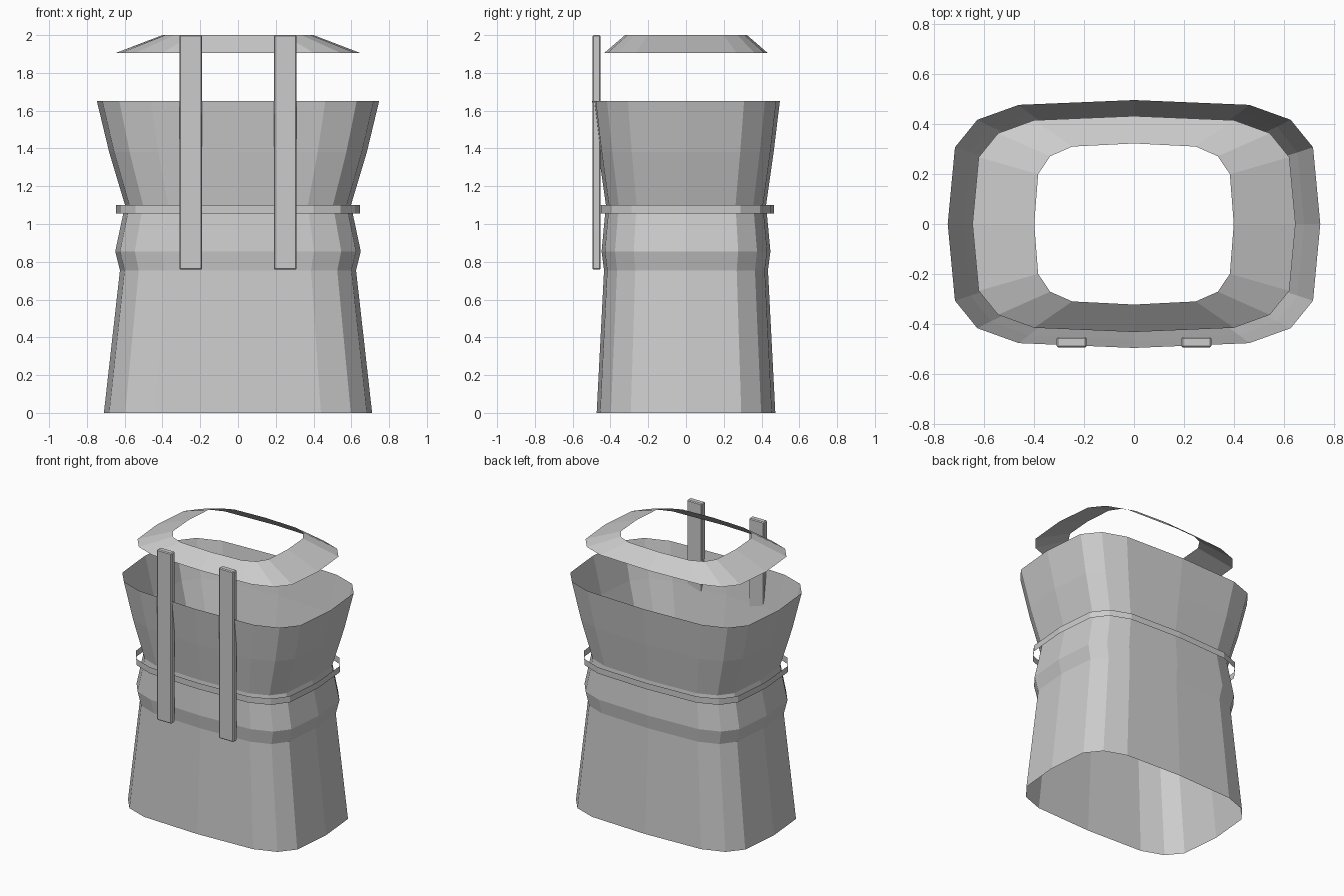
import bpy, bmesh
from math import cos, sin, tau, copysign

if "Cube" in bpy.data.objects:
    bpy.data.objects.remove(bpy.data.objects["Cube"])

SIDES = 16


def soft_power(v):
    return copysign(abs(v) ** 0.5, v) if abs(v) > 1e-6 else 0.0


def shell(name, profile):
    """Open rounded-rectangle shell lofted through (z, half width, half depth)."""
    bm = bmesh.new()
    rings = []
    for z, rx, ry in profile:
        rings.append([bm.verts.new((rx * soft_power(cos(tau * i / SIDES)),
                                    ry * soft_power(sin(tau * i / SIDES)), z))
                      for i in range(SIDES)])
    for low, high in zip(rings, rings[1:]):
        for i in range(SIDES):
            j = (i + 1) % SIDES
            bm.faces.new((low[i], low[j], high[j], high[i]))
    mesh = bpy.data.meshes.new(name)
    bm.to_mesh(mesh)
    bm.free()
    obj = bpy.data.objects.new(name, mesh)
    bpy.context.collection.objects.link(obj)
    return obj


# Bag body, open at both ends
shell("bag_body", [(0, 0.71, 0.473), (0.755, 0.625, 0.434), (0.855, 0.65, 0.447),
                   (1.1, 0.598, 0.424), (1.38, 0.682, 0.464), (1.65, 0.747, 0.497)])

# Loose cinch band around the waist
shell("waist_band", [(1.055, 0.645, 0.467), (1.1, 0.645, 0.467)])

# Sloping collar floating above the opening
shell("top_collar", [(1.905, 0.648, 0.433), (2.0, 0.4, 0.323)])

# Front straps
for side, x in (("left", -0.25), ("right", 0.25)):
    bpy.ops.mesh.primitive_cube_add(size=1, location=(x, -0.474, 1.379))
    strap = bpy.context.object
    strap.name = side + "_strap"
    strap.scale = (0.12, 0.043, 1.242)
    bpy.ops.object.transform_apply(location=False, rotation=False, scale=True)
    bevel = strap.modifiers.new("edge_bevel", 'BEVEL')
    bevel.width = 0.006
    bevel.segments = 1
